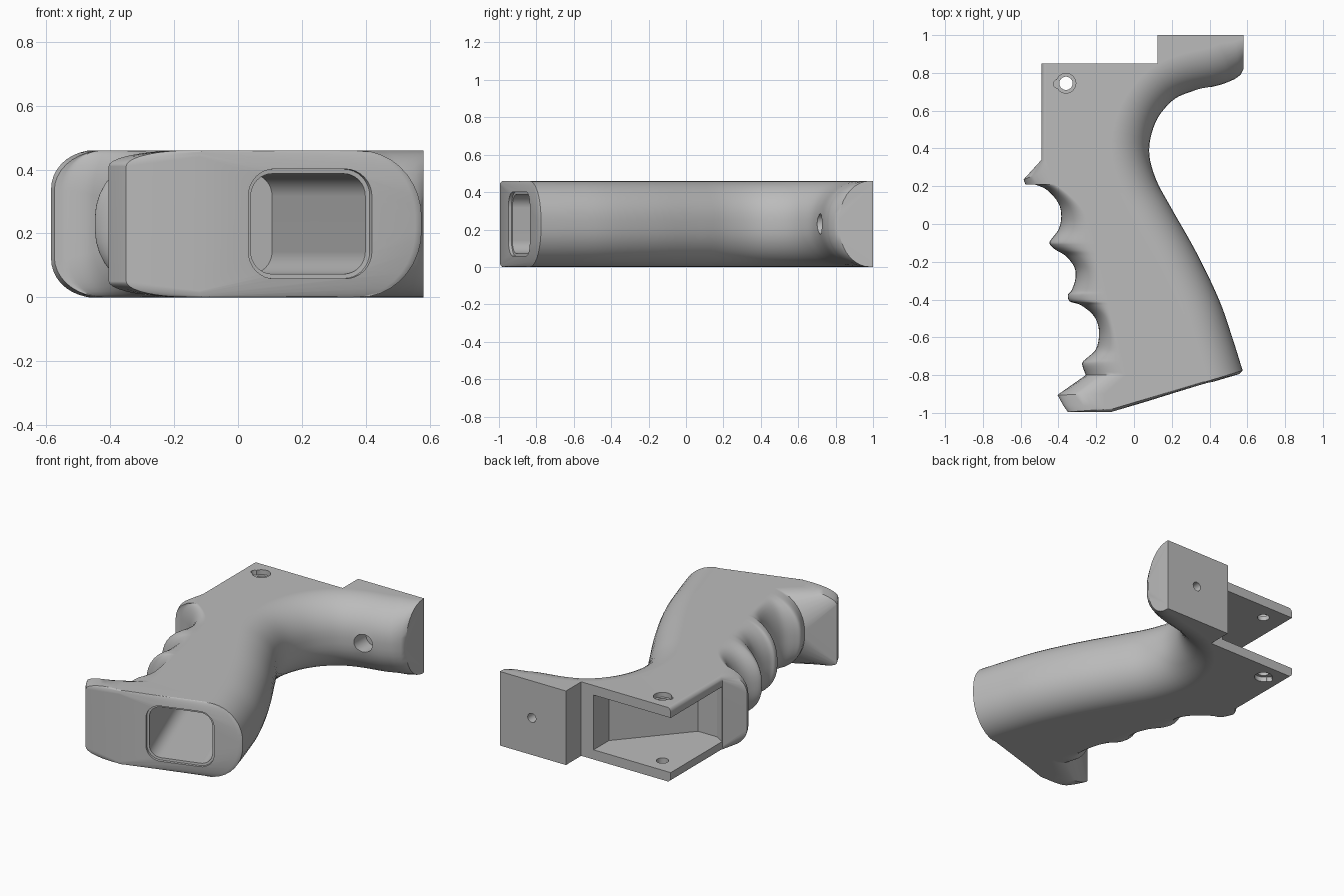
import bpy, bmesh
from math import sin, cos, pi
from mathutils import Vector

if bpy.data.objects.get("Cube"):
    bpy.data.objects.remove(bpy.data.objects["Cube"])

MID = 0.23  # half thickness of the grip

mat = bpy.data.materials.new("matte grey")
mat.use_nodes = True
grey = (0.5, 0.5, 0.5, 1)
mat.diffuse_color = grey
mat.node_tree.nodes["Principled BSDF"].inputs["Base Color"].default_value = grey


def loft(name, rings):
    """Skin a stack of equal rings and cap both ends."""
    bm = bmesh.new()
    loops = [[bm.verts.new(p) for p in ring] for ring in rings]
    n = len(rings[0])
    for a, b in zip(loops, loops[1:]):
        for i in range(n):
            j = (i + 1) % n
            bm.faces.new((a[i], a[j], b[j], b[i]))
    bm.faces.new(loops[0])
    bm.faces.new(loops[-1])
    bmesh.ops.recalc_face_normals(bm, faces=bm.faces)
    me = bpy.data.meshes.new(name)
    bm.to_mesh(me)
    bm.free()
    me.materials.append(mat)
    ob = bpy.data.objects.new(name, me)
    bpy.context.collection.objects.link(ob)
    return ob


def spline(pts, steps):
    """Smooth curve through 2D points."""
    p = [Vector(q) for q in pts]
    p = [2 * p[0] - p[1]] + p + [2 * p[-1] - p[-2]]
    out = []
    for a, b, c, d in zip(p, p[1:], p[2:], p[3:]):
        for k in range(steps):
            t = k / steps
            out.append(0.5 * (2 * b + (c - a) * t + (2 * a - 5 * b + 4 * c - d) * t ** 2
                              + (3 * b - a - 3 * c + d) * t ** 3))
    return out + [p[-2]]


# Outline entries: (middle point, point on the flat sides, half height of flat edge)
outline = []


def add(mid, side=None, flat=0.2):
    outline.append((Vector(mid), Vector(side or mid), flat))


# Square rear mount and flared upper finger guard
add((0.58, 1.0))
add((0.125, 1.0))
add((0.125, 0.85))
add((-0.49, 0.85), (-0.467, 0.85))
add((-0.49, 0.34), (-0.467, 0.34))
add((-0.585, 0.235), (-0.45, 0.29), 0.11)

# Finger grooves
fingers = [(-0.575, 0.21), (-0.53, 0.21), (-0.46, 0.18), (-0.40, 0.11), (-0.385, 0.04),
           (-0.40, -0.03), (-0.445, -0.09), (-0.44, -0.115), (-0.41, -0.14), (-0.36, -0.17),
           (-0.315, -0.23), (-0.31, -0.29), (-0.33, -0.35), (-0.35, -0.375), (-0.34, -0.41),
           (-0.28, -0.43), (-0.21, -0.49), (-0.185, -0.57), (-0.20, -0.66), (-0.25, -0.71),
           (-0.275, -0.74), (-0.255, -0.80)]
for p in spline(fingers, 4):
    base = -0.26 - 0.24 * (p.y - 0.1) - 3 * max(0, p.y) ** 2
    add(p, (base, p.y), 0.02 + 0.4 * max(0, p.y) ** 1.0)

# Flared foot and slanted base
add((-0.405, -0.905), (-0.16, -0.90), 0.18)
add((-0.375, -0.96), (-0.16, -0.965), 0.18)
add((-0.35, -0.995), (-0.15, -0.98), 0.18)
add((-0.12, -0.995), (-0.11, -0.975), 0.21)
add((0.555, -0.795), (0.36, -0.835), 0.02)

# Rounded back strap, offset along its normal
back = spline([(0.575, -0.775), (0.52, -0.60), (0.45, -0.40), (0.33, -0.15), (0.20, 0.08),
               (0.115, 0.24), (0.08, 0.39), (0.115, 0.54), (0.20, 0.65), (0.30, 0.70),
               (0.45, 0.735), (0.53, 0.765)], 5)
for i, p in enumerate(back):
    t = (back[min(i + 1, len(back) - 1)] - back[max(i - 1, 0)]).normalized()
    add(p, p + Vector((-t.y, t.x)) * 0.205, 0.02)
add((0.565, 0.79), (0.53, 0.965), 0.02)
add((0.58, 0.82), (0.58, 0.985), 0.02)

# Grip body: stacked outlines with elliptical edges
STEPS = 9
levels = [(-1, pi / 2 * k / STEPS) for k in range(STEPS, -1, -1)]
levels += [(1, a) for s, a in reversed(levels)]
rings = []
for sign, a in levels:
    rings.append([(*side.lerp(mid, cos(a)), MID + sign * (h + (MID - h) * sin(a)))
                  for mid, side, h in outline])
grip = loft("grip_body", rings)


def cut(cutter):
    mod = grip.modifiers.new("cut", "BOOLEAN")
    mod.operation = "DIFFERENCE"
    mod.solver = "EXACT"
    mod.object = cutter
    cutter.hide_render = True
    bpy.context.view_layer.objects.active = grip
    bpy.ops.object.modifier_apply(modifier=mod.name)
    bpy.data.objects.remove(cutter)


def drill(axis, x, other, r, lo, hi, n=32):
    """Round hole along y or z."""
    def ring(d):
        pts = [(x + r * cos(2 * pi * k / n), other + r * sin(2 * pi * k / n)) for k in range(n)]
        return [(u, v, d) if axis == "z" else (u, d, v) for u, v in pts]
    cut(loft("hole_cutter", [ring(lo), ring(hi)]))


# Receiver pocket, open to the rear and the finger side
pocket = [(0.04, 0.95), (0.04, 0.70), (-0.30, 0.31), (-0.43, 0.31), (-0.49, 0.345),
          (-0.7, 0.345), (-0.7, 0.95)]
cut(loft("pocket_cutter", [[(x, y, z) for x, y in pocket] for z in (0.06, 0.40)]))

# Rounded well in the base with a chamfered rim
u = Vector((0.958, 0.286, 0))
inward = Vector((-0.35, 0.937, 0))
centre = Vector((0.225, -0.89, MID))


def well_ring(depth, grow):
    pts = []
    for q, (sx, sz) in enumerate([(1, 1), (-1, 1), (-1, -1), (1, -1)]):
        for k in range(9):
            a = pi / 2 * (q + k / 8)
            r = 0.07 + grow
            pts.append(centre + inward * depth + u * (sx * 0.117 + r * cos(a))
                       + Vector((0, 0, sz * 0.087 + r * sin(a))))
    return pts


cut(loft("well_cutter", [well_ring(-0.03, 0.016), well_ring(0.015, 0.014),
                         well_ring(0.016, 0), well_ring(0.85, 0)]))

# Cross pin hole with shallow counterbores and a key notch
drill("z", -0.36, 0.745, 0.035, -0.1, 0.6)
for lo, hi in ((0.43, 0.6), (-0.1, 0.03)):
    drill("z", -0.36, 0.745, 0.052, lo, hi)
    drill("z", -0.405, 0.742, 0.022, lo, hi, 16)

# Screw hole through the rear mount
drill("y", 0.36, MID, 0.028, 0.5, 1.1)
drill("y", 0.36, MID, 0.055, 0.5, 0.82)

# Shading
bpy.ops.object.select_all(action="DESELECT")
grip.select_set(True)
bpy.context.view_layer.objects.active = grip
bpy.ops.object.shade_smooth_by_angle(angle=0.5)
weighted = grip.modifiers.new("weighted_normals", "WEIGHTED_NORMAL")
weighted.keep_sharp = True
